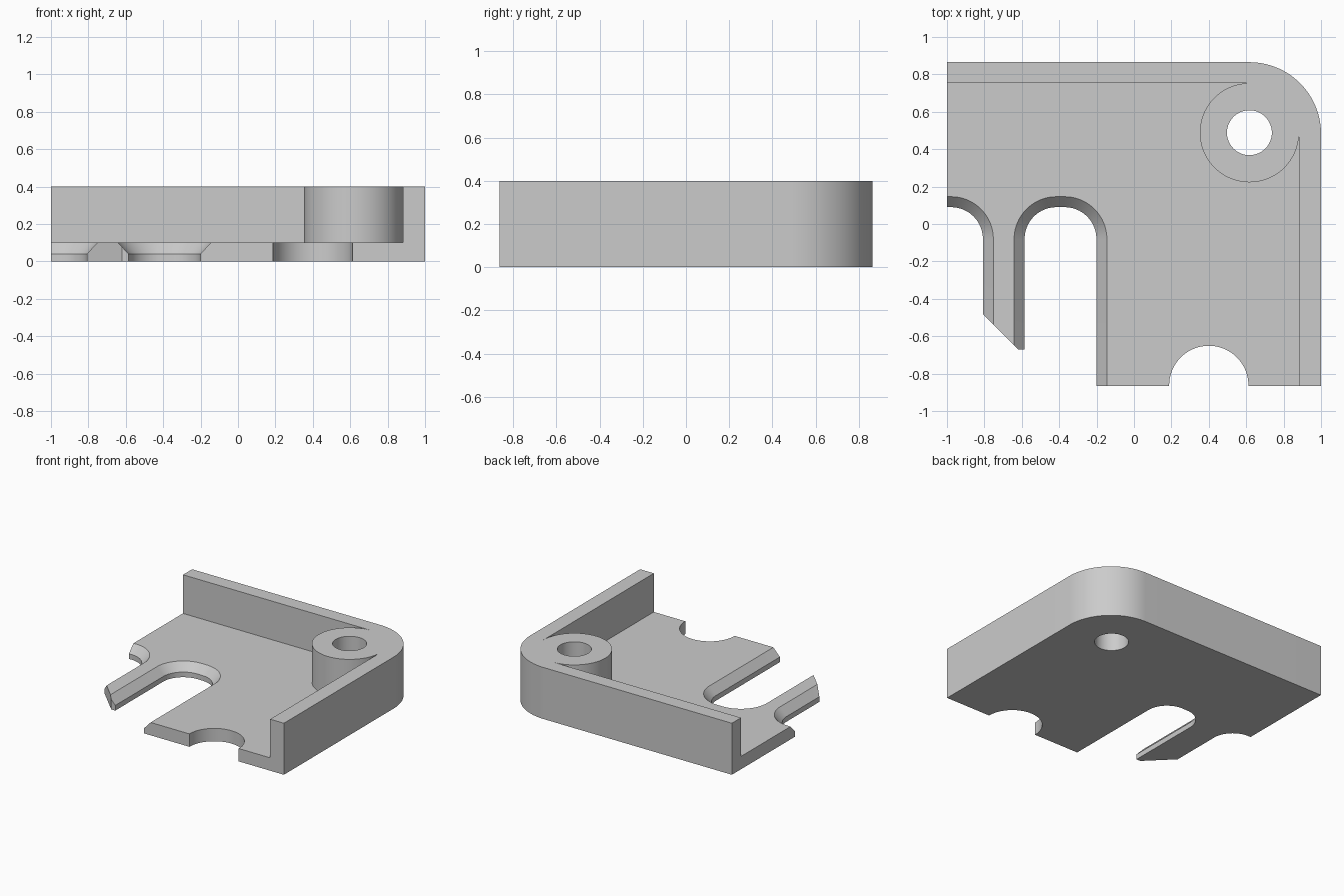
import bpy, bmesh
from math import cos, sin, radians

cube = bpy.data.objects.get("Cube")
if cube:
    bpy.data.objects.remove(cube, do_unlink=True)

grey = bpy.data.materials.new("plain grey")
grey.use_nodes = True
grey.diffuse_color = (0.6, 0.6, 0.6, 1)
grey.node_tree.nodes["Principled BSDF"].inputs["Base Color"].default_value = (0.6, 0.6, 0.6, 1)

BACK, FRONT = 0.865, -0.865
FLOOR, TOP = 0.1, 0.4
HOLE = (0.617, 0.488)


def arc(centre, radius, start, end, steps=32):
    angles = [radians(start + (end - start) * i / steps) for i in range(steps + 1)]
    return [(centre[0] + radius * cos(a), centre[1] + radius * sin(a)) for a in angles]


def loft(name, layers):
    """Closed solid through (z, outline) layers with matching point counts."""
    bm = bmesh.new()
    rings = [[bm.verts.new((x, y, z)) for x, y in outline] for z, outline in layers]
    bm.faces.new(rings[0])
    bm.faces.new(rings[-1])
    n = len(rings[0])
    for low, high in zip(rings, rings[1:]):
        for i in range(n):
            j = (i + 1) % n
            bm.faces.new((low[i], low[j], high[j], high[i]))
    bmesh.ops.recalc_face_normals(bm, faces=bm.faces)
    mesh = bpy.data.meshes.new(name)
    bm.to_mesh(mesh)
    bm.free()
    mesh.materials.append(grey)
    obj = bpy.data.objects.new(name, mesh)
    bpy.context.collection.objects.link(obj)
    return obj


def prism(name, outline, low, high):
    return loft(name, [(low, outline), (high, outline)])


def slot_outline(x, grow):
    """Slot open to the front, with rounded back corners."""
    half, radius, y = 0.192 + grow, 0.17 + grow, -0.08
    flat = half - radius
    return ([(x + half, -1.2)] + arc((x + flat, y), radius, 0, 90, 20)
            + arc((x - flat, y), radius, 90, 180, 20) + [(x - half, -1.2)])


def slot(name, x):
    # straight lower lip, then a chamfer that carries on above the floor
    return loft(name, [(-0.1, slot_outline(x, 0)), (0.04, slot_outline(x, 0)),
                       (0.16, slot_outline(x, 0.112))])


# Outer block with one rounded corner
body = prism("corner_bracket", [(-1, FRONT), (1, FRONT)]
             + arc((0.617, 0.482), 0.383, 0, 90) + [(-1, BACK)], 0, TOP)

# Cavity that leaves the floor, two walls and the screw boss
cavity = prism("cavity_cutter", [(-1.2, 0.753)] + arc(HOLE, 0.265, 90, 360, 72)
               + [(0.882, -1.2), (-1.2, -1.2)], FLOOR, 0.6)

cutters = [
    cavity,
    prism("screw_hole_cutter", arc(HOLE, 0.12, 0, 355, 71), -0.2, 0.6),
    prism("front_notch_cutter", arc((0.4, -0.863), 0.212, 0, 355, 71), -0.2, 0.2),
    slot("middle_slot_cutter", -0.393),
    slot("side_slot_cutter", -1.0),
    # Angled end of the finger between the slots
    prism("finger_tip_cutter", [(-1.1, -0.19), (-0.62, -0.67), (-0.4, -0.67),
                                (-0.4, -1.2), (-1.1, -1.2)], -0.2, 0.2),
]

bpy.ops.object.select_all(action='DESELECT')
bpy.context.view_layer.objects.active = body
body.select_set(True)
for cutter in cutters:
    cutter.hide_render = True
    mod = body.modifiers.new(cutter.name, 'BOOLEAN')
    mod.operation = 'DIFFERENCE'
    mod.solver = 'EXACT'
    mod.object = cutter
    bpy.ops.object.modifier_apply(modifier=mod.name)
    bpy.data.objects.remove(cutter, do_unlink=True)

bpy.ops.object.shade_smooth_by_angle(angle=radians(25))
